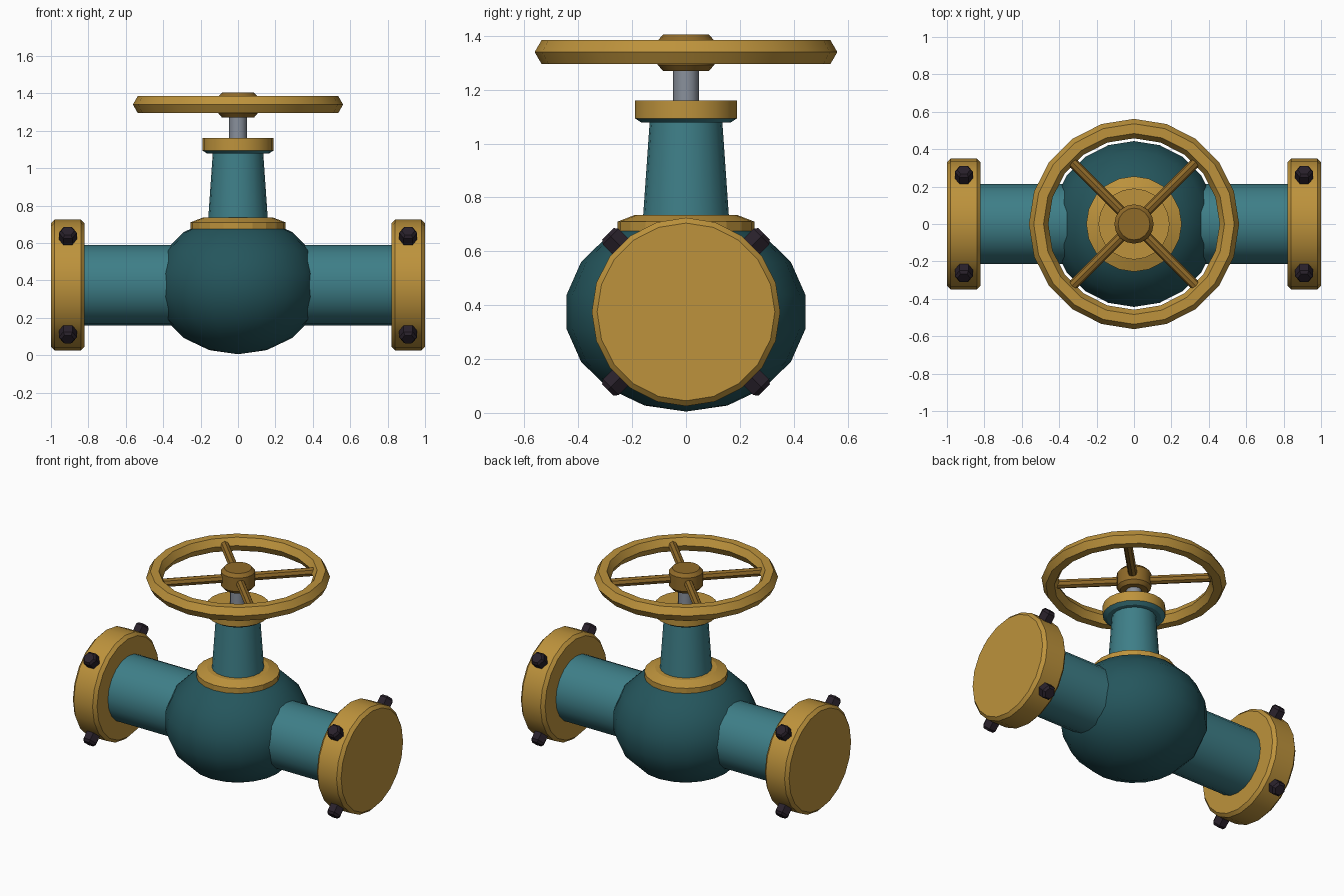
import bpy, bmesh, math
from mathutils import Matrix, Vector

if "Cube" in bpy.data.objects:
    bpy.data.objects.remove(bpy.data.objects["Cube"])

AXIS_Z = 0.375      # height of the pipe axis
WHEEL_Z = 1.34      # height of the hand wheel


def material(name, rgb):
    m = bpy.data.materials.new(name)
    m.diffuse_color = (*rgb, 1.0)
    m.use_nodes = True
    m.node_tree.nodes["Principled BSDF"].inputs["Base Color"].default_value = m.diffuse_color
    return m


GOLD = material("gold", (0.51, 0.29, 0.045))
BRONZE = material("dark_gold", (0.28, 0.145, 0.022))
TEAL = material("teal", (0.048, 0.21, 0.245))
DEEP = material("deep_teal", (0.018, 0.092, 0.108))
STEEL = material("steel_grey", (0.25, 0.28, 0.33))
DARK = material("dark_bolt", (0.022, 0.015, 0.024))


def lathe(name, profile, mat, segs=20, matrix=None, closed=False, angle=30):
    """Spin (radius, height) points around z; flat caps unless closed."""
    bm = bmesh.new()
    rings = []
    for r, h in profile:
        if r < 1e-5:
            rings.append([bm.verts.new((0, 0, h))] * segs)
        else:
            rings.append([bm.verts.new((r * math.cos(2 * math.pi * i / segs),
                                        r * math.sin(2 * math.pi * i / segs), h))
                          for i in range(segs)])
    pairs = list(zip(rings, rings[1:]))
    if closed:
        pairs.append((rings[-1], rings[0]))
    for a, b in pairs:
        for i in range(segs):
            j = (i + 1) % segs
            bm.faces.new(list(dict.fromkeys((a[i], a[j], b[j], b[i]))))
    if not closed:
        for ring in (rings[0], rings[-1]):
            if ring[0] is not ring[1]:
                bm.faces.new(ring)
    bmesh.ops.recalc_face_normals(bm, faces=bm.faces[:])
    if matrix:
        bm.transform(matrix)
    mesh = bpy.data.meshes.new(name)
    bm.to_mesh(mesh)
    bm.free()
    mesh.materials.append(mat)
    ob = bpy.data.objects.new(name, mesh)
    bpy.context.collection.objects.link(ob)
    bpy.ops.object.select_all(action='DESELECT')
    ob.select_set(True)
    bpy.context.view_layer.objects.active = ob
    bpy.ops.object.shade_smooth_by_angle(angle=math.radians(angle))
    return ob


def along(direction, origin):
    """Matrix that turns the z axis to a direction and moves it to an origin."""
    turn = Vector(direction).to_track_quat('Z', 'Y').to_matrix().to_4x4()
    return Matrix.Translation(origin) @ turn


# Bulbous valve body, slightly flattened
body = [(0.45 * math.sin(math.radians(a)), AXIS_Z - 0.37 * math.cos(math.radians(a)))
        for a in range(0, 181, 20)]
lathe("valve_body", body, DEEP, angle=35)

# Pipes, end flanges and radial hex bolts on both sides
for side, label in ((-1, "left"), (1, "right")):
    out = along((side, 0, 0), (0, 0, AXIS_Z))
    lathe(f"{label}_pipe", [(0.215, 0.2), (0.215, 0.83)], TEAL, matrix=out)
    lathe(f"{label}_flange",
          [(0.33, 0.82), (0.35, 0.84), (0.35, 0.98), (0.33, 1.0)], GOLD, matrix=out)
    for k in range(4):
        a = math.radians(45 + 90 * k)
        ray = (0, math.cos(a), math.sin(a))
        lathe(f"{label}_bolt_{k + 1}",
              [(0.048, 0.32), (0.048, 0.395), (0.035, 0.41)], DARK, segs=6,
              matrix=along(ray, (side * 0.91, 0, AXIS_Z)))

# Bonnet: collar, tapered neck with flared lip, top cap
lathe("bonnet_collar", [(0.255, 0.675), (0.255, 0.71), (0.19, 0.735)], GOLD, angle=15)
lathe("bonnet_neck", [(0.16, 0.72), (0.135, 1.08)], TEAL)
lathe("neck_lip", [(0.165, 1.078), (0.19, 1.094)], TEAL)
lathe("bonnet_cap", [(0.19, 1.094), (0.19, 1.16)], GOLD)

# Stem
lathe("stem", [(0.048, 1.14), (0.048, 1.29)], STEEL, segs=12, angle=35)

# Hand wheel: hexagonal-section rim, hub and four spokes
rim = [(0.51 + 0.052 * math.cos(math.radians(60 * i)),
        WHEEL_Z + 0.052 * math.sin(math.radians(60 * i))) for i in range(6)]
lathe("wheel_rim", rim, GOLD, closed=True)
lathe("wheel_hub", [(0.085, 1.27), (0.105, 1.292), (0.105, 1.383), (0.085, 1.405)],
      BRONZE, segs=16)
for k in range(4):
    a = math.radians(45 + 90 * k)
    lathe(f"wheel_spoke_{k + 1}", [(0.028, 0.06), (0.028, 0.49)], BRONZE, segs=8,
          matrix=along((math.cos(a), math.sin(a), 0), (0, 0, WHEEL_Z)))
